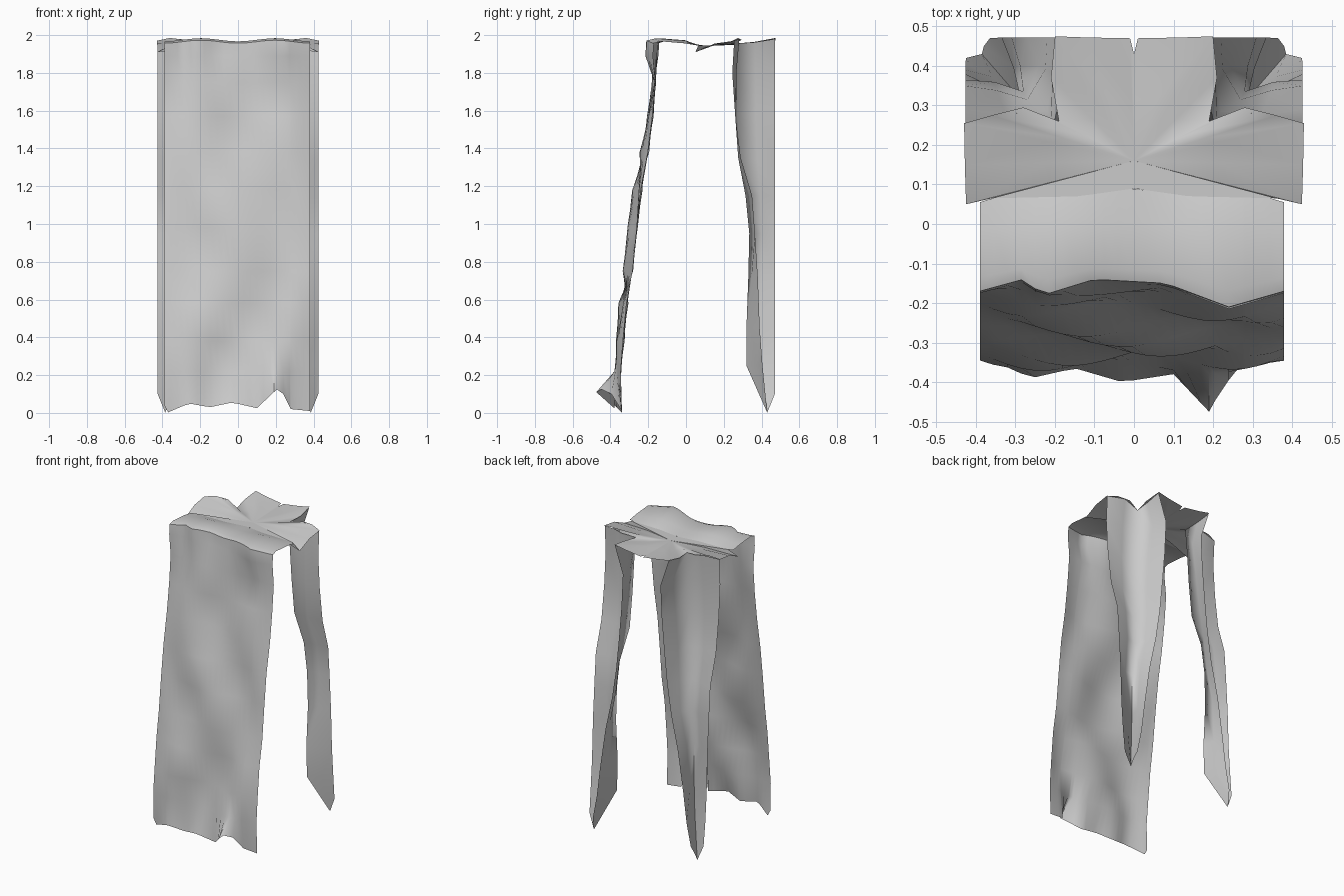
import bpy, bmesh, math

if "Cube" in bpy.data.objects:
    bpy.data.objects.remove(bpy.data.objects["Cube"])


def lerp_table(table, t):
    """Piecewise linear lookup: rows of (key, values...)."""
    if t <= table[0][0]:
        return table[0][1:]
    for a, b in zip(table, table[1:]):
        if t <= b[0]:
            f = (t - a[0]) / (b[0] - a[0])
            return tuple(p + (q - p) * f for p, q in zip(a[1:], b[1:]))
    return table[-1][1:]


def finish(name, bm, mirror=False, angle=50):
    bmesh.ops.remove_doubles(bm, verts=bm.verts, dist=0.0005)
    me = bpy.data.meshes.new(name)
    bm.to_mesh(me)
    bm.free()
    ob = bpy.data.objects.new(name, me)
    bpy.context.collection.objects.link(ob)
    if mirror:
        ob.modifiers.new("mirror", 'MIRROR').use_axis[0] = True
    bpy.ops.object.select_all(action='DESELECT')
    ob.select_set(True)
    bpy.context.view_layer.objects.active = ob
    bpy.ops.object.shade_smooth_by_angle(angle=math.radians(angle))
    return ob


def skin(bm, rows):
    """Join rows of points into a quad sheet."""
    vs = [[bm.verts.new(p) for p in r] for r in rows]
    for a, b in zip(vs, vs[1:]):
        for i in range(len(a) - 1):
            bm.faces.new((a[i], b[i], b[i + 1], a[i + 1]))


# front cloth: over the top and down the front with a wavy hem
hem = [(-.39, -.34, .04), (-.37, -.34, .003), (-.26, -.39, .05), (-.15, -.365, .03),
       (-.03, -.40, .055), (.10, -.38, .025), (.19, -.475, .11), (.22, -.42, .14),
       (.28, -.345, .02), (.38, -.34, .01)]
shoulder = [(-.39, -.17), (-.28, -.14), (-.23, -.18), (-.10, -.14), (.08, -.15),
            (.24, -.21), (.38, -.17)]
# the back edge matches the front rim of the top cloth
back_edge = [(-.39, .055), (-.36, .065), (-.14, .07), (0, .09), (.14, .07),
             (.36, .065), (.38, .055)]
drop = [(1.75, -.16), (1.57, -.175), (1.38, -.20), (1.18, -.235), (.98, -.26),
        (.75, -.285), (.58, -.31), (.38, -.33), (.22, -.345)]
xs = sorted({round(-.39 + .77 * i / 22, 3) for i in range(23)} | {-.37, .19, .28})
cols = []
for x in xs:
    edge = max(0, 1 - (abs(x) / .39) ** 4)
    sy, = lerp_table(shoulder, x)
    by, = lerp_table(back_edge, x)
    hy, hz = lerp_table(hem, x)
    dip = .008 * math.cos(x * 16)
    col = [(x, by, 1.946), (x, by * .5 - .04, 1.965 - dip),
           (x, sy * .8, 1.975 - dip), (x, sy, 1.965 - dip), (x, sy - .005, 1.89)]
    for k, (z, y) in enumerate(drop):
        amp = .012 + .016 * min(1, k / 2) * (1 if k < 8 else .5)
        wave = amp * edge * (math.sin(x * 11 * (-1) ** (k // 3) + k * 1.1) - .8)
        col.append((x, y + wave, z))
    col.append((x, hy, hz))
    cols.append(col)
bm = bmesh.new()
skin(bm, cols)
finish("front_cloth", bm)

# top cloth: right half with a flat middle and a raised crumpled rim, mirrored
bm = bmesh.new()
cx, cy, cz = 0, .16, 1.946
rim = [(0, .43, 1.95), (.01, .47, 1.955), (.12, .472, 1.97), (.20, .475, 1.985),
       (.21, .37, 1.965), (.19, .26, 1.955), (.28, .295, 1.975), (.36, .275, 1.985),
       (.43, .255, 1.97), (.428, .15, 1.955), (.425, .05, 1.91), (.36, .065, 1.946),
       (.14, .07, 1.946), (0, .09, 1.946)]
mid = [(x * .5, cy + (y - cy) * .5, cz + (z - cz) * .25) for x, y, z in rim]
c = bm.verts.new((cx, cy, cz))
rv = [bm.verts.new(p) for p in rim]
mv = [bm.verts.new(p) for p in mid]
for i in range(len(rim) - 1):
    bm.faces.new((c, mv[i + 1], mv[i]))
    bm.faces.new((mv[i], mv[i + 1], rv[i + 1], rv[i]))
finish("top_cloth", bm, True)

# back corner drapes: V-shaped folds opening outward, narrowing to a point
# rows: z, side edge y, fold x, fold y, back edge x
folds = [(1.955, .255, .19, .26, .20), (1.80, .245, .20, .265, .14),
         (1.58, .26, .21, .27, .15), (1.35, .29, .22, .285, .17),
         (1.15, .35, .27, .315, .19), (.95, .365, .28, .335, .22),
         (.72, .38, .29, .33, .27), (.45, .39, .285, .32, .31), (.25, .405, .29, .32, .335)]
rows = []
for k, (z, ya, xv, yv, xb) in enumerate(folds):
    w = .012 * math.sin(k * 1.7)
    lift = .025 if k == 0 else 0
    rows.append([(.427, ya, z + lift * .6),
                 ((.427 + xv) / 2, (ya + yv) / 2 + w + lift, z + lift),
                 (xv, yv, z),
                 ((xb + xv) / 2 - w, (yv + .47) / 2, z + lift * .3),
                 (xb, .472, z + lift)])
rows.append([(.425, .42, .10), (.405, .425, .05), (.385, .43, .001), (.38, .45, .05),
             (.365, .47, .10)])
bm = bmesh.new()
skin(bm, rows)
finish("back_corner_drapes", bm, True, 100)
